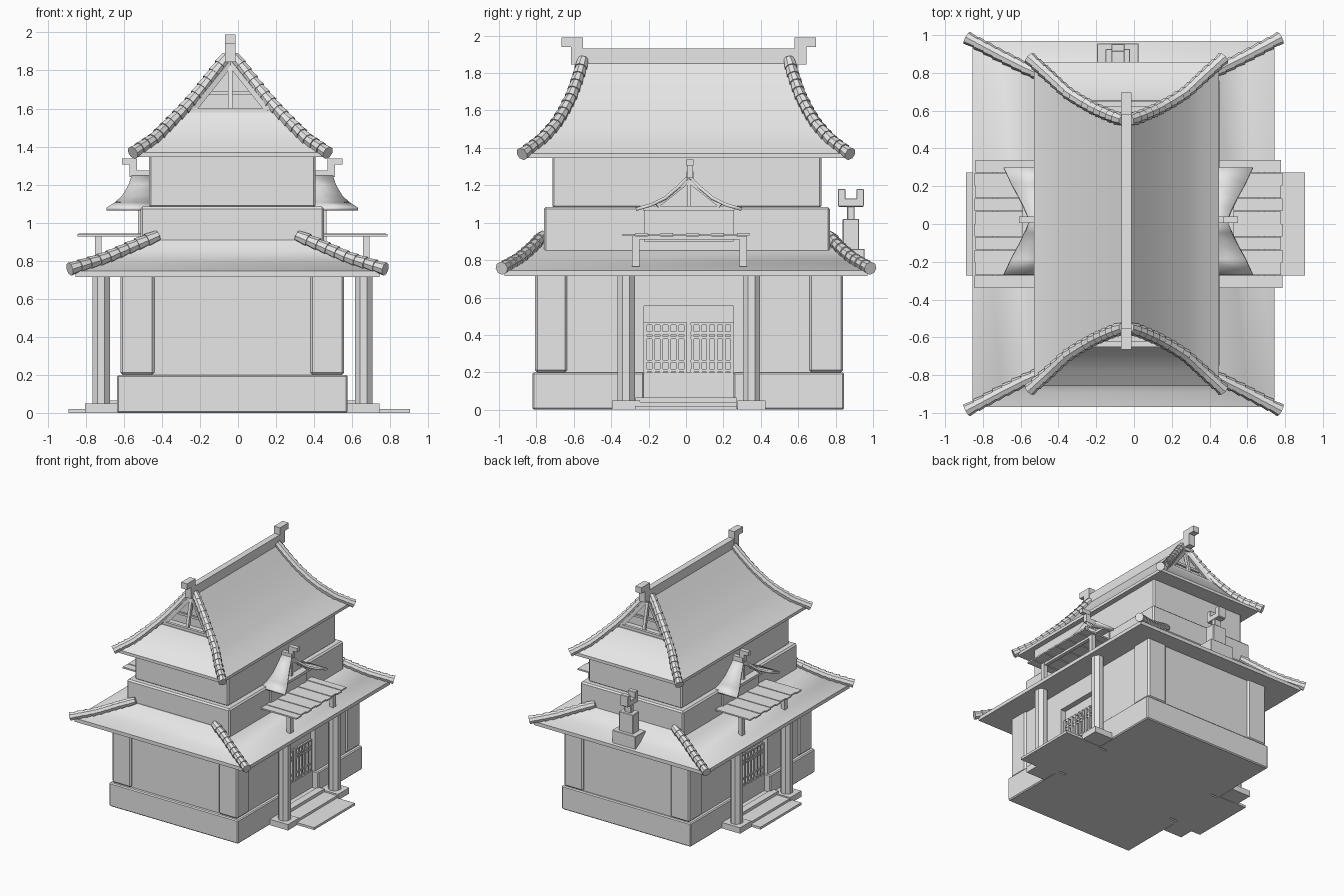
import bpy, bmesh, math
from mathutils import Vector, Matrix

default_cube = bpy.data.objects.get("Cube")
if default_cube:
    bpy.data.objects.remove(default_cube, do_unlink=True)

stone = bpy.data.materials.new("plain_grey")
stone.use_nodes = True
GREY = (0.8, 0.8, 0.8, 1)
stone.diffuse_color = GREY
stone.node_tree.nodes["Principled BSDF"].inputs["Base Color"].default_value = GREY

CX = -0.03          # middle of the walls
ROOF_X = -0.055     # middle of the lower roof
TOP_X = -0.04       # middle of the upper roof
CY = 0.015          # middle of the porches


def finish(name, bm, bevel=0, smooth=False):
    """Turn a bmesh into a named object."""
    bmesh.ops.recalc_face_normals(bm, faces=bm.faces)
    mesh = bpy.data.meshes.new(name)
    bm.to_mesh(mesh)
    bm.free()
    mesh.materials.append(stone)
    obj = bpy.data.objects.new(name, mesh)
    bpy.context.collection.objects.link(obj)
    if bevel:
        modifier = obj.modifiers.new("worn_edges", 'BEVEL')
        modifier.width = bevel
        modifier.segments = 1
    if smooth:
        bpy.ops.object.select_all(action='DESELECT')
        obj.select_set(True)
        bpy.context.view_layer.objects.active = obj
        bpy.ops.object.shade_smooth_by_angle(angle=math.radians(35))
    return obj


def box(bm, xs, ys, zs):
    """Add a box from three (low, high) pairs."""
    spans = [sorted(pair) for pair in (xs, ys, zs)]
    middle = Vector([(a + b) / 2 for a, b in spans])
    size = [b - a for a, b in spans]
    bmesh.ops.create_cube(bm, size=1, matrix=Matrix.Translation(middle) @ Matrix.Diagonal((*size, 1)))


def block(name, xs, ys, zs, bevel=0):
    bm = bmesh.new()
    box(bm, xs, ys, zs)
    return finish(name, bm, bevel)


def around(middle, half):
    return (middle - half, middle + half)


def aim(a, b):
    """Matrix at the middle of a-b with local z along it."""
    direction = b - a
    return Matrix.Translation((a + b) / 2) @ direction.to_track_quat('Z', 'Y').to_matrix().to_4x4()


def bar(bm, a, b, width):
    a, b = Vector(a), Vector(b)
    bmesh.ops.create_cube(bm, size=1, matrix=aim(a, b) @ Matrix.Diagonal((width, width, (b - a).length, 1)))


def polygon_plate(bm, points):
    bm.faces.new([bm.verts.new(p) for p in points])


def roof(name, cx, rings, gable=None):
    """Loft rectangles (half width, half length, height); ends open above the gable ring."""
    bm = bmesh.new()
    signs = ((-1, -1), (1, -1), (1, 1), (-1, 1))
    loops = [[bm.verts.new((cx + sx * w, sy * l, z)) for sx, sy in signs] for w, l, z in rings]
    for level, (low, high) in enumerate(zip(loops, loops[1:])):
        for k in range(4):
            if gable and level >= gable and k % 2 == 0:
                continue
            n = (k + 1) % 4
            bm.faces.new((low[k], low[n], high[n], high[k]))
    bm.faces.new(loops[0][::-1])
    bm.faces.new(loops[-1])
    return finish(name, bm, smooth=True)


def tile_row(name, cx, rings, count, radius, lift):
    """Overlapping flared tiles along all four hips."""
    bm = bmesh.new()
    for sx in (-1, 1):
        for sy in (-1, 1):
            path = [Vector((cx + sx * w, sy * l, z + lift)) for w, l, z in rings]
            path[0] += (path[0] - path[1]).normalized() * 0.03
            lengths = [(b - a).length for a, b in zip(path, path[1:])]
            spots = []
            for i in range(count + 1):
                left = sum(lengths) * i / count
                k = 0
                while k < len(lengths) - 1 and left > lengths[k]:
                    left -= lengths[k]
                    k += 1
                spots.append(path[k].lerp(path[k + 1], min(left / lengths[k], 1)))
            for a, b in zip(spots, spots[1:]):
                bmesh.ops.create_cone(bm, cap_ends=True, segments=8, radius1=radius, radius2=radius * 0.78,
                                      depth=(b - a).length * 1.15, matrix=aim(a, b))
    return finish(name, bm)


# Plinth and ground floor walls, stepped back at the doorways
door = (-0.225, 0.255)
bm = bmesh.new()
box(bm, around(CX, 0.53), (-0.82, 0.845), (0, 0.2))
for s in (-1, 1):
    reach = (CX + s * 0.5, CX + s * 0.605)
    box(bm, reach, (-0.82, door[0]), (0, 0.2))
    box(bm, reach, (door[1], 0.845), (0, 0.2))
    box(bm, reach, door, (0, 0.06))
finish("plinth", bm, 0.008)

bm = bmesh.new()
box(bm, around(CX, 0.53), (-0.79, 0.825), (0.2, 0.73))
for s in (-1, 1):
    reach = (CX + s * 0.5, CX + s * 0.575)
    box(bm, reach, (-0.79, door[0]), (0.2, 0.73))
    box(bm, reach, (door[1], 0.825), (0.2, 0.73))
    box(bm, reach, door, (0.555, 0.73))
finish("ground_floor_walls", bm)

bm = bmesh.new()
for s in (-1, 1):
    for ys in ((-0.807, -0.635), (0.66, 0.84)):
        box(bm, (CX + s * 0.41, CX + s * 0.588), ys, (0.2, 0.73))
finish("corner_pillars", bm, 0.012)

# Upper storey walls
block("middle_wall", around(CX, 0.483), (-0.76, 0.77), (0.74, 1.085), 0.012)
block("upper_wall", around(CX, 0.437), (-0.715, 0.725), (1.08, 1.36), 0.01)

# Lower roof
lower = [(0.8, 0.97, 0.745), (0.65, 0.89, 0.79), (0.5, 0.815, 0.855), (0.37, 0.765, 0.91)]
roof("lower_roof", ROOF_X, [(0.8, 0.97, 0.715)] + lower)
tile_row("lower_hip_tiles", ROOF_X, lower, 9, 0.036, 0.02)

# Upper roof with open gables
upper = [(0.49, 0.857, 1.37), (0.4, 0.775, 1.43), (0.32, 0.7, 1.51), (0.25, 0.655, 1.58),
         (0.17, 0.61, 1.67), (0.09, 0.575, 1.77), (0.02, 0.55, 1.86)]
roof("upper_roof", TOP_X, [(0.49, 0.857, 1.345)] + upper, gable=4)
tile_row("upper_hip_tiles", TOP_X, upper, 15, 0.036, 0.012)
block("gable_floor", around(TOP_X, 0.25), around(0, 0.654), (1.56, 1.58))

bm = bmesh.new()
for sy in (-1, 1):
    gable = upper[3:]
    outline = [(TOP_X - w, sy * 0.545, z) for w, l, z in gable]
    outline += [(TOP_X + w, sy * 0.545, z) for w, l, z in reversed(gable)]
    polygon_plate(bm, outline)
finish("gable_panels", bm)

bm = bmesh.new()
for sy in (-1, 1):
    bar(bm, (TOP_X - 0.22, sy * 0.635, 1.59), (TOP_X + 0.22, sy * 0.635, 1.59), 0.025)
    bar(bm, (TOP_X - 0.12, sy * 0.585, 1.68), (TOP_X + 0.12, sy * 0.585, 1.68), 0.018)
    bar(bm, (TOP_X, sy * 0.62, 1.58), (TOP_X, sy * 0.56, 1.84), 0.024)
    for s in (-1, 1):
        bar(bm, (TOP_X + s * 0.2, sy * 0.635, 1.59), (TOP_X, sy * 0.56, 1.84), 0.028)
finish("gable_frames", bm)

# Ridge and its end ornaments
bm = bmesh.new()
box(bm, around(TOP_X, 0.026), around(CY, 0.58), (1.82, 1.93))
for sy in (-1, 1):
    box(bm, around(TOP_X, 0.028), (CY + sy * 0.565, CY + sy * 0.63), (1.845, 1.985))
    box(bm, around(TOP_X, 0.028), (CY + sy * 0.565, CY + sy * 0.68), (1.94, 1.99))
finish("main_ridge", bm)

for s, side in ((1, "left"), (-1, "right")):
    def out(a, b):
        return (CX + s * a, CX + s * b)

    # Doorway: sill, sliding lattice leaves
    block(side + "_door_sill", out(0.5, 0.55), door, (0.05, 0.2))
    bm = bmesh.new()
    for y0, y1 in ((door[0], 0.005), (0.025, door[1])):
        for z in (0.21, 0.26, 0.385, 0.41, 0.46):
            box(bm, out(0.53, 0.543), (y0, y1), around(z, 0.007))
        for i in range(6):
            y = y0 + 0.009 + (y1 - y0 - 0.018) * i / 5
            box(bm, out(0.53, 0.548), around(y, 0.008), (0.2, 0.466))
    finish(side + "_door_lattice", bm)

    # Porch: pads, columns and steps
    bm = bmesh.new()
    for sy in (-1, 1):
        y = CY + sy * 0.335
        box(bm, out(0.6, 0.775), around(y, 0.075), (0, 0.05))
        bmesh.ops.create_cone(bm, cap_ends=True, segments=8, radius1=0.05, radius2=0.05, depth=0.69,
                              matrix=Matrix.Translation((CX + s * 0.69, y, 0.385)) @ Matrix.Rotation(math.pi / 8, 4, 'Z'))
    finish(side + "_porch_columns", bm)
    bm = bmesh.new()
    box(bm, out(0.59, 0.65), around(0, 0.27), (0, 0.065))
    box(bm, out(0.6, 0.77), around(0, 0.27), (0, 0.04))
    box(bm, out(0.75, 0.935 if s > 0 else 0.86), around(0, 0.273), (0, 0.02))
    finish(side + "_porch_steps", bm)

    # Plank awning on short posts
    bm = bmesh.new()
    for i in range(10):
        y = -0.306 + i * 0.068
        z = 0.934 + 0.004 * (i % 2)
        box(bm, out(0.45, 0.815 - 0.006 * (i % 2)), around(y, 0.033), around(z, 0.006))
    box(bm, out(0.69, 0.72), around(CY, 0.3), (0.91, 0.93))
    for y in (-0.268, 0.305):
        box(bm, out(0.688, 0.722), around(y, 0.02), (0.765, 0.93))
    finish(side + "_awning", bm)

    # Dormer: curved gable roof whose front leans back
    profile = [(0.285, 1.08, 0.66), (0.2, 1.105, 0.62), (0.13, 1.14, 0.58), (0.06, 1.2, 0.545), (0, 1.26, 0.525)]
    full = profile + [(-y, z, x) for y, z, x in reversed(profile[:-1])]
    bm = bmesh.new()
    rows = [[bm.verts.new((CX + s * x, CY + y, z)) for x in (0.4, front)] for y, z, front in full]
    for (a, b), (c, d) in zip(rows, rows[1:]):
        bm.faces.new((a, b, d, c))
    shell = finish(side + "_dormer_roof", bm, smooth=True)
    solid = shell.modifiers.new("thickness", 'SOLIDIFY')
    solid.thickness = 0.018
    bm = bmesh.new()
    polygon_plate(bm, [(CX + s * 0.5, CY + y * 0.97, z - 0.008) for y, z, x in full])
    box(bm, out(0.4, 0.56), around(CY, 0.245), (1.065, 1.088))
    box(bm, out(0.4, 0.495), around(CY, 0.24), (0.9, 1.07))
    bar(bm, (CX + s * 0.52, CY, 1.08), (CX + s * 0.51, CY, 1.24), 0.02)
    for sy in (-1, 1):
        bar(bm, (CX + s * 0.56, CY + sy * 0.17, 1.09), (CX + s * 0.515, CY, 1.225), 0.02)
    finish(side + "_dormer_gable", bm)
    bm = bmesh.new()
    box(bm, out(0.4, 0.53), around(0.022, 0.018), (1.235, 1.275))
    box(bm, out(0.5, 0.54), around(0.022, 0.016), (1.24, 1.335))
    box(bm, out(0.5, 0.58), around(0.022, 0.018), (1.305, 1.338))
    finish(side + "_dormer_ridge", bm)

# Chimney on the back slope
CHX, CHY = -0.085, 0.882
bm = bmesh.new()
box(bm, around(CHX, 0.11), (0.82, 0.955), (0.75, 0.86))
box(bm, around(CHX, 0.065), around(CHY, 0.044), (0.85, 1.02))
box(bm, around(CHX, 0.03), around(CHY, 0.02), (1.01, 1.1))
box(bm, around(CHX, 0.035), around(CHY, 0.068), (1.085, 1.13))
for sy in (-1, 1):
    box(bm, around(CHX, 0.035), (CHY + sy * 0.03, CHY + sy * 0.07), (1.09, 1.18))
finish("chimney", bm, 0.003)
